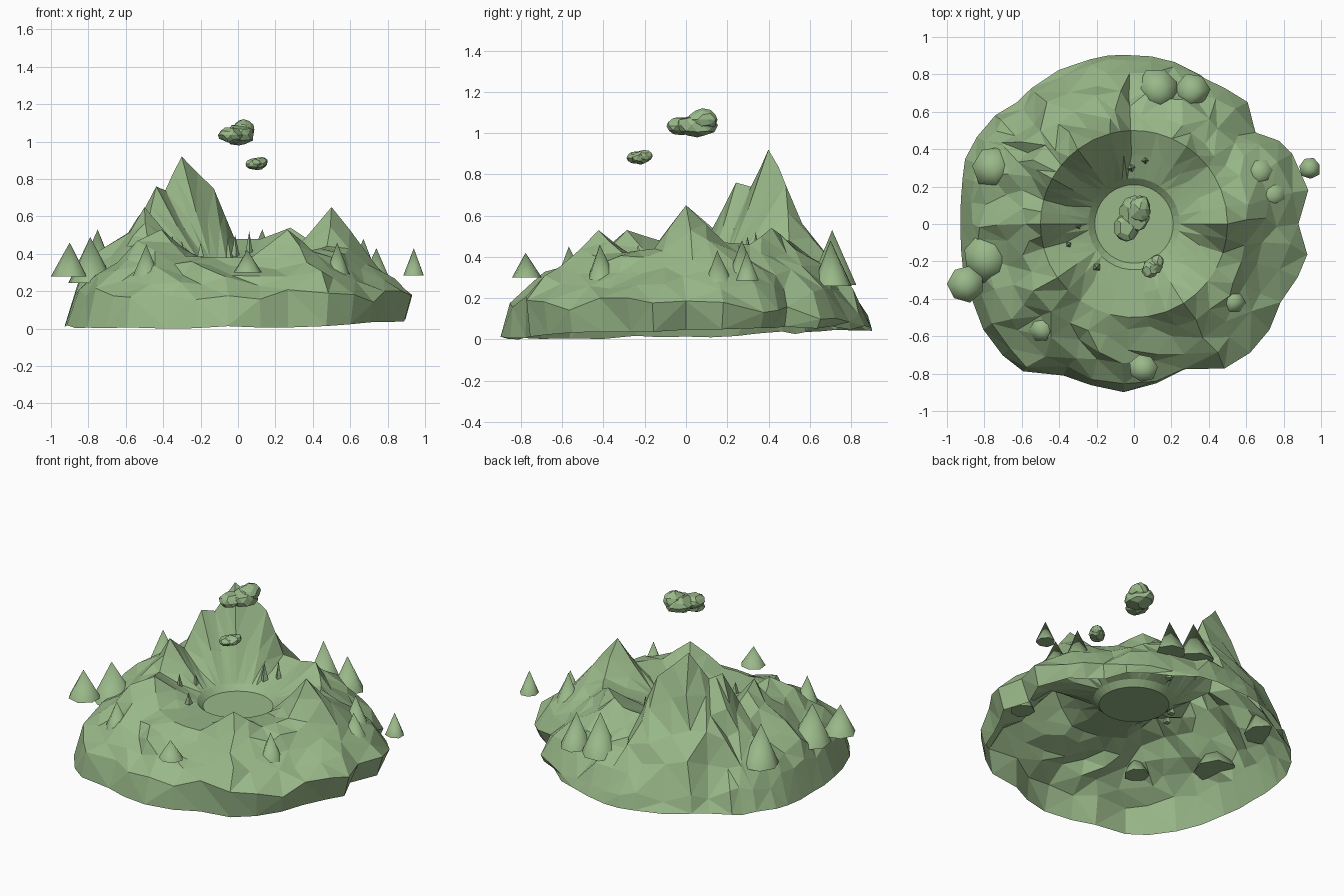
import bpy, bmesh, math, random
from mathutils import Vector

if "Cube" in bpy.data.objects:
    bpy.data.objects.remove(bpy.data.objects["Cube"])

random.seed(11)
j = random.uniform

# Angle (degrees) -> value tables: crater ridge height, shoreline radius, top of the shore bank
RIDGE = [(0, .65), (22, .47), (38, .46), (56, .54), (76, .48), (92, .48), (105, .75), (127, .92),
         (141, .74), (151, .76), (165, .54), (180, .65), (195, .48), (215, .53), (235, .39),
         (255, .38), (278, .38), (302, .53), (322, .42), (342, .44), (360, .65)]
SHORE = [(0, .88), (11, .97), (24, .95), (37, .84), (47, .92), (56, .89), (81, .91), (102, .92),
         (116, .93), (134, .91), (142, .95), (159, .97), (180, .93), (192, .94), (209, .98),
         (233, 1.0), (239, .89), (252, .905), (270, .9), (289, .85), (305, .94), (325, .95),
         (336, .90), (350, .97), (360, .88)]
BANK = [(0, .17), (45, .12), (90, .12), (135, .14), (180, .2), (270, .19), (320, .18), (360, .17)]

green = bpy.data.materials.new("green")
green.diffuse_color = (.32, .48, .25, 1)
green.use_nodes = True
green.node_tree.nodes["Principled BSDF"].inputs["Base Color"].default_value = green.diffuse_color


def lookup(table, a):
    a %= 360
    for (a0, v0), (a1, v1) in zip(table, table[1:]):
        if a0 <= a <= a1:
            return v0 + (v1 - v0) * (a - a0) / (a1 - a0)


def finish(bm, name):
    bmesh.ops.recalc_face_normals(bm, faces=bm.faces)
    mesh = bpy.data.meshes.new(name)
    bm.to_mesh(mesh)
    bm.free()
    mesh.materials.append(green)
    ob = bpy.data.objects.new(name, mesh)
    bpy.context.collection.objects.link(ob)
    return ob


# Island: open-bottomed shell of rings, from shoreline up to the ridge and down into the crater
angles = []
for (a0, _), (a1, _) in zip(RIDGE, RIDGE[1:]):
    angles += [a0, (a0 + a1) / 2]
N = len(angles)
bm = bmesh.new()
rings = []
for k in range(9):
    ring = []
    for a in angles:
        if k < 2:       # snap to the shoreline corners where close
            near = min(SHORE, key=lambda s: abs(s[0] - a))[0]
            a = near if abs(near - a) < 2.6 else a
        h, shore, bank = lookup(RIDGE, a), lookup(SHORE, a), lookup(BANK, a)
        rad = math.radians(a)
        if k == 0:      # bottom edge, a little higher at the back right
            r = shore * (1 - .06 * max(0, math.cos(rad))) * j(.985, 1)
            z = .025 + .015 * math.cos(rad) + .022 * math.sin(rad) + j(-.008, .012)
        elif k == 1:    # top of the shore bank
            r = shore * (.975 + .025 * math.cos(rad)) * j(.97, 1.0)
            z = bank + j(-.04, .03)
        elif k < 5:     # outer slope
            t = (k - 1) / 4
            r = shore * .97 + (.5 - shore * .97) * t + j(-.035, .035)
            low = min(h, .40)
            z = bank + (low - bank) * t ** .75 + (h - low) * t ** 1.3 + j(-.03, .03)
            rad += math.radians(j(-3, 3))
        else:           # ridge, crater slope, pool rim, pool edge
            r = (.5, .37, .245, .21)[k - 5]
            z = (h, .37 + (h - .37) * .45, .37, .335)[k - 5]
        ring.append(bm.verts.new((r * math.cos(rad), r * math.sin(rad), z)))
    rings.append(ring)
for p, q in zip(rings, rings[1:]):
    for i in range(N):
        n = (i + 1) % N
        bm.faces.new((p[i], p[n], q[n], q[i]))
bm.faces.new(rings[-1])
bmesh.ops.triangulate(bm, faces=[f for f in bm.faces if len(f.verts) == 4])
low = min(v.co.z for v in bm.verts)
for v in rings[0]:
    v.co.z -= low
finish(bm, "island")


def cone_tree(name, x, y, r, base, top, sides=7):
    """Smooth-sided cone with a flat underside, tip leaning slightly."""
    bm = bmesh.new()
    foot = []
    turn = j(0, 1)
    for i in range(sides):
        a = turn + math.tau * i / sides
        rr = r * j(.92, 1.06)
        foot.append(bm.verts.new((x + rr * math.cos(a), y + rr * math.sin(a), base)))
    tip = bm.verts.new((x, y - r * .1, top))
    for i in range(sides):
        bm.faces.new((foot[i], foot[(i + 1) % sides], tip))
    bm.faces.new(foot)
    ob = finish(bm, name)
    bpy.ops.object.select_all(action='DESELECT')
    ob.select_set(True)
    bpy.context.view_layer.objects.active = ob
    bpy.ops.object.shade_smooth_by_angle(angle=math.radians(60))


# Trees on the outer slope
TREES = [(.13, .72, .115, .265, .53), (.31, .71, .095, .26, .48), (.67, .28, .09, .26, .48),
         (.74, .16, .085, .245, .43), (.94, .30, .06, .285, .43), (.53, -.41, .075, .275, .46),
         (.05, -.77, .075, .30, .42), (-.49, -.56, .08, .275, .45), (-.90, -.32, .1, .28, .46),
         (-.79, -.18, .13, .245, .49), (-.75, .30, .115, .27, .53)]
for i, t in enumerate(TREES):
    cone_tree(f"tree_{i + 1}", *t)

# Slim spikes around the pool
SPIKES = [(-.015, .30, .50), (.06, .34, .52), (-.30, -.01, .47), (-.35, -.11, .50), (-.20, -.23, .46)]
for i, (x, y, top) in enumerate(SPIKES):
    cone_tree(f"spike_{i + 1}", x, y, .024, .385, top, 4)


def cloud(name, lumps):
    """Overlapping chunky faceted lumps."""
    bm = bmesh.new()
    for pos, size in lumps:
        made = bmesh.ops.create_icosphere(bm, subdivisions=2, radius=1)["verts"]
        for v in made:
            v.co = Vector(pos) + Vector(c * s for c, s in zip(v.co, size)) * j(.92, 1.05)
    bmesh.ops.dissolve_limit(bm, angle_limit=math.radians(22), verts=bm.verts, edges=bm.edges)
    finish(bm, name)


# Floating clouds
cloud("large_cloud", [((-.04, -.02, 1.035), (.07, .08, .045)), ((.005, .055, 1.038), (.085, .1, .06)),
                      ((.03, .08, 1.065), (.06, .075, .055))])
cloud("small_cloud", [((.085, -.24, .88), (.045, .05, .032)), ((.105, -.22, .882), (.052, .048, .034)),
                      ((.125, -.2, .89), (.035, .038, .03))])
